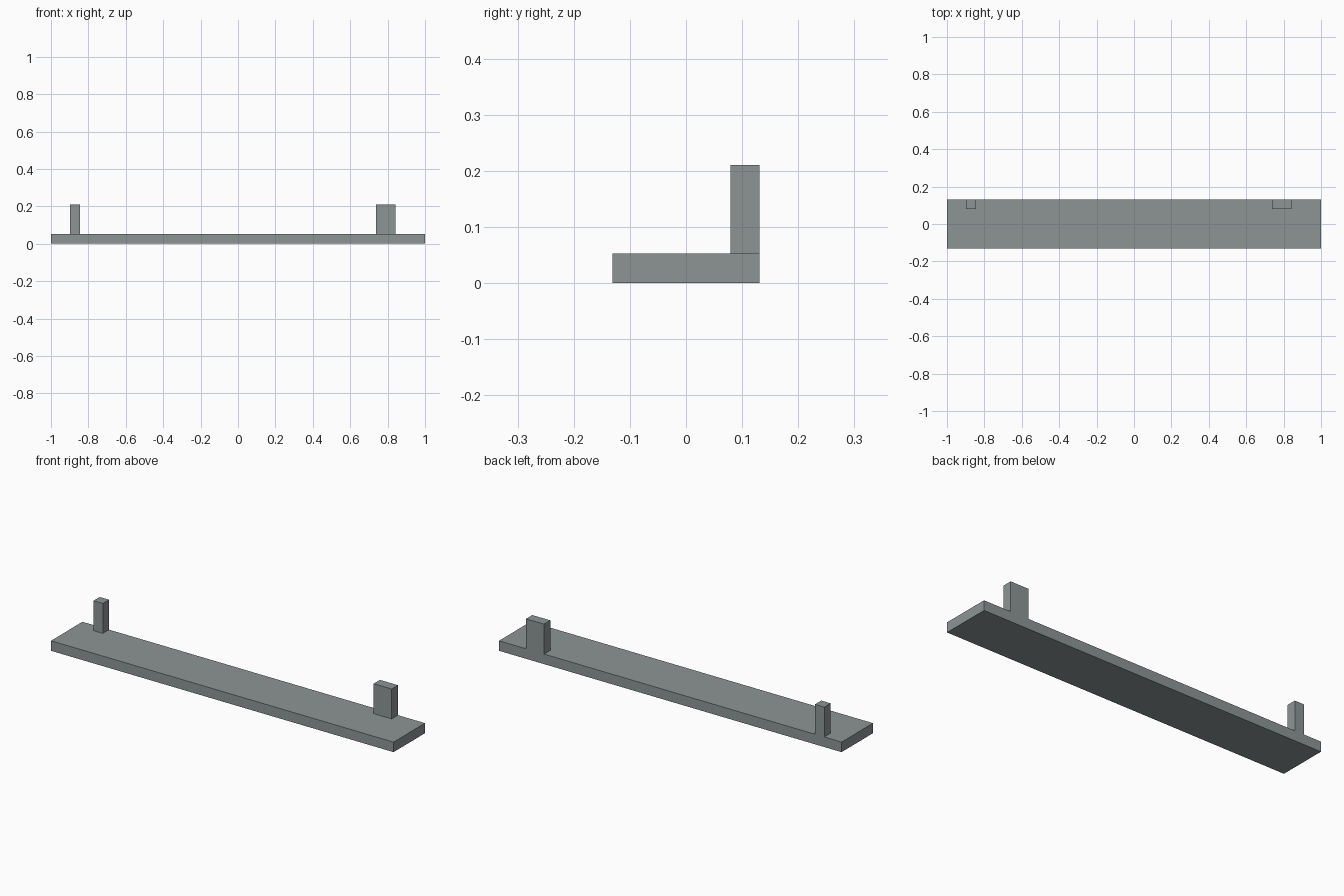
import bpy
import bmesh

if "Cube" in bpy.data.objects:
    bpy.data.objects.remove(bpy.data.objects["Cube"])

grey = bpy.data.materials.new("stone grey")
grey.diffuse_color = (0.27, 0.30, 0.30, 1)
grey.use_nodes = True
grey.node_tree.nodes["Principled BSDF"].inputs["Base Color"].default_value = grey.diffuse_color


def box(name, x, y, z):
    """Axis-aligned box from (min, max) pairs."""
    bm = bmesh.new()
    bmesh.ops.create_cube(bm, size=1)
    for v in bm.verts:
        v.co = [(a + b) / 2 + c * (b - a) for c, (a, b) in zip(v.co, (x, y, z))]
    mesh = bpy.data.meshes.new(name)
    bm.to_mesh(mesh)
    bm.free()
    mesh.materials.append(grey)
    obj = bpy.data.objects.new(name, mesh)
    bpy.context.collection.objects.link(obj)
    return obj


HALF_DEPTH = 0.131
SLAB_TOP = 0.053
POST_TOP = 0.211
POST_DEPTH = (0.079, HALF_DEPTH)

# Long flat slab
box("base_slab", (-1, 1), (-HALF_DEPTH, HALF_DEPTH), (0, SLAB_TOP))

# Narrow and wide posts, flush with the rear edge
for name, x in (("narrow_post", (-0.899, -0.845)), ("wide_post", (0.737, 0.842))):
    box(name, x, POST_DEPTH, (SLAB_TOP, POST_TOP))
